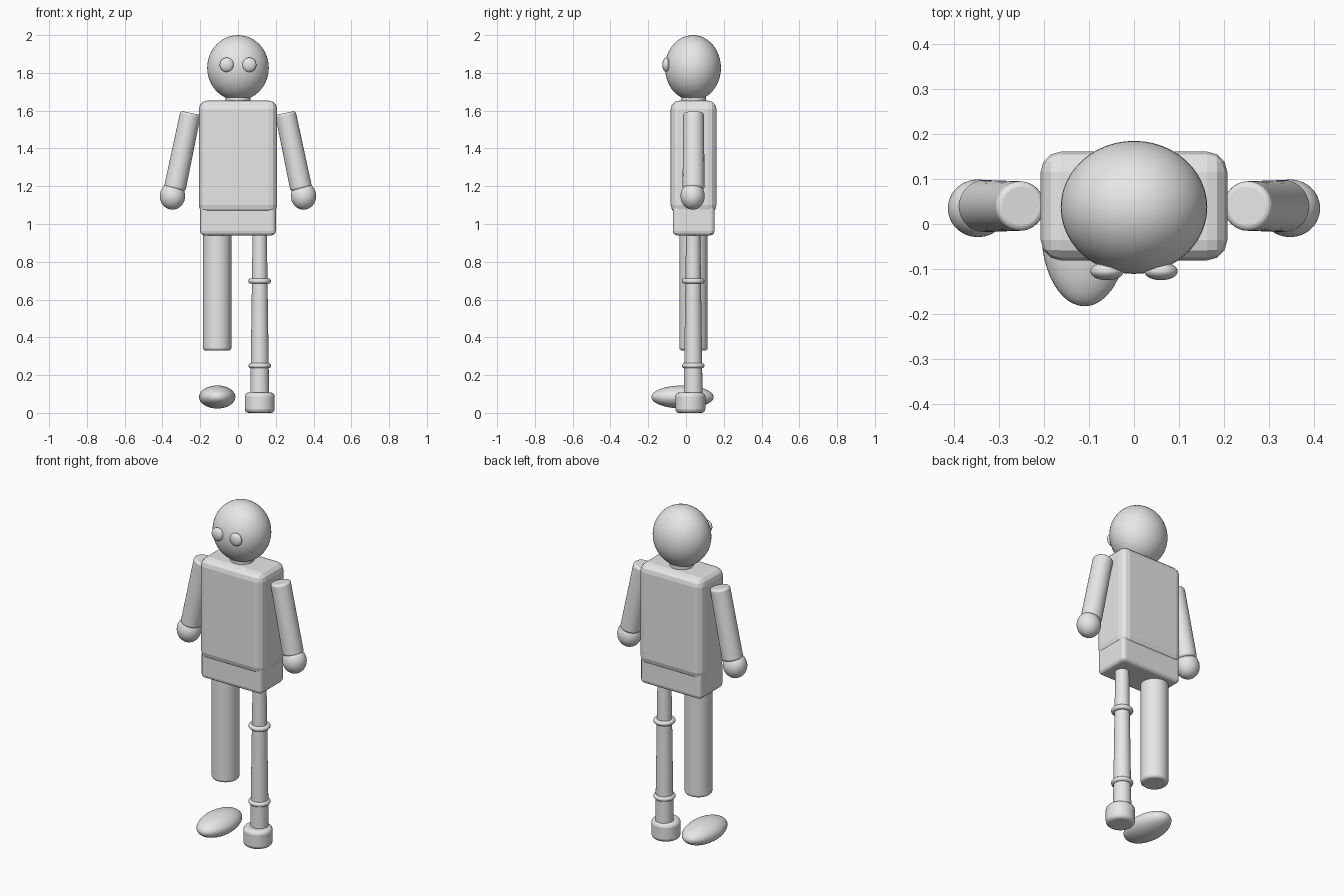
import bpy
import math
from mathutils import Vector

cube = bpy.data.objects.get("Cube")
if cube:
    bpy.data.objects.remove(cube, do_unlink=True)

GREY = (0.8, 0.8, 0.8, 1.0)
grey = bpy.data.materials.new("plain grey")
grey.use_nodes = True
grey.diffuse_color = GREY
grey.node_tree.nodes["Principled BSDF"].inputs["Base Color"].default_value = GREY

DEPTH = 0.04  # y of the body's centre line


def finish(name, bevel=0.0, segments=3, smooth=True):
    """Name the active object, apply its scale, round its edges, shade it."""
    ob = bpy.context.object
    ob.name = name
    bpy.ops.object.transform_apply(location=False, rotation=False, scale=True)
    ob.data.materials.append(grey)
    if smooth:
        bpy.ops.object.shade_smooth_by_angle(angle=math.radians(35))
    if bevel:
        mod = ob.modifiers.new("rounded edges", "BEVEL")
        mod.width = bevel
        mod.segments = segments
        mod.limit_method = "ANGLE"
        mod.angle_limit = math.radians(40)
    return ob


def ellipsoid(name, centre, radii):
    bpy.ops.mesh.primitive_uv_sphere_add(segments=48, ring_count=24, location=centre)
    bpy.context.object.scale = radii
    return finish(name)


def box(name, centre, size, bevel):
    bpy.ops.mesh.primitive_cube_add(size=1, location=centre)
    bpy.context.object.scale = size
    return finish(name, bevel, smooth=False)


def rod(name, start, end, r_start, r_end, bevel=0.0):
    """Cylinder or cone running between two points."""
    a, b = Vector(start), Vector(end)
    bpy.ops.mesh.primitive_cone_add(vertices=40, radius1=r_start, radius2=r_end,
                                    depth=(b - a).length, location=(a + b) / 2)
    bpy.context.object.rotation_euler = (b - a).to_track_quat("Z", "Y").to_euler()
    return finish(name, bevel)


# Head, neck and trunk
ellipsoid("head", (0, 0.037, 1.827), (0.163, 0.148, 0.173))
rod("neck", (0, DEPTH, 1.6), (0, DEPTH, 1.72), 0.065, 0.065)
box("torso", (0, DEPTH, 1.354), (0.415, 0.242, 0.598), 0.045)
box("hips", (0, DEPTH, 1.02), (0.4, 0.22, 0.16), 0.022)

# Eyes, arms and hands on both sides
for side, s in (("left", 1), ("right", -1)):
    ellipsoid(side + "_eye", (s * 0.06, -0.105, 1.843), (0.037, 0.02, 0.038))
    rod(side + "_arm", (s * 0.335, DEPTH, 1.185), (s * 0.251, DEPTH, 1.588),
        0.058, 0.055, 0.012)
    ellipsoid(side + "_hand", (s * 0.347, 0.035, 1.148), (0.067, 0.064, 0.072))

# Right leg and its separate foot
rod("right_leg", (-0.11, DEPTH, 0.33), (-0.11, DEPTH, 1.0), 0.075, 0.075, 0.014)
ellipsoid("right_foot", (-0.11, -0.018, 0.084), (0.096, 0.165, 0.061))

# Left peg leg: tapering pole, two rings and a rounded base
PEG = 0.115
rod("peg_pole", (PEG, 0.038, 0.07), (PEG, 0.038, 1.0), 0.05, 0.037)
for name, z in (("upper_ring", 0.698), ("lower_ring", 0.25)):
    bpy.ops.mesh.primitive_torus_add(location=(PEG, 0.038, z), major_radius=0.046,
                                     minor_radius=0.014, major_segments=40,
                                     minor_segments=12)
    finish("peg_" + name)
rod("peg_base", (PEG, 0.023, 0.0), (PEG, 0.023, 0.108), 0.079, 0.079, 0.02)
